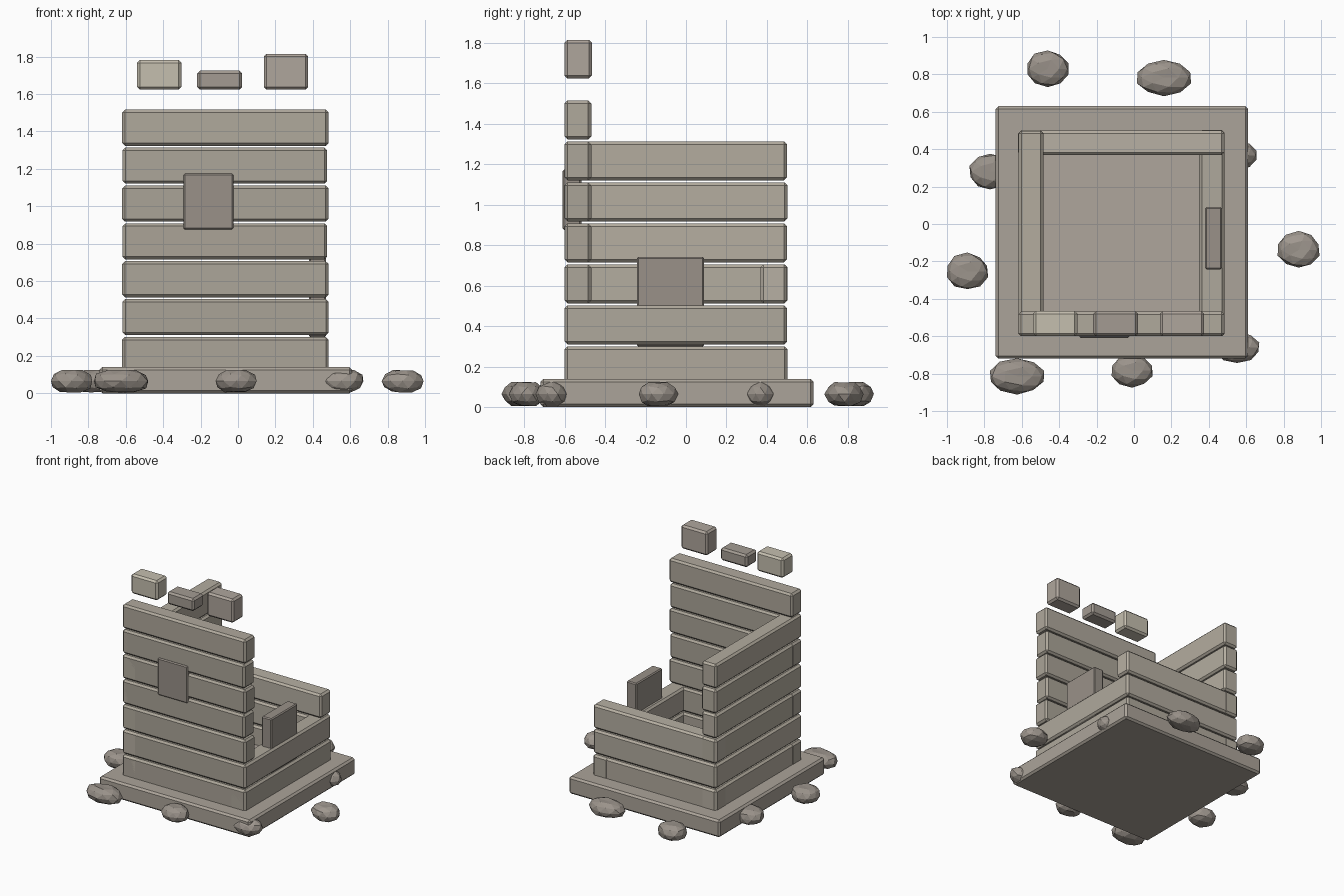
import bpy, bmesh, random
from mathutils import Vector

if "Cube" in bpy.data.objects:
    bpy.data.objects.remove(bpy.data.objects["Cube"])

random.seed(4)

# Weathered stone shades
STONE = (0.42, 0.385, 0.325)
WARM = (0.43, 0.38, 0.335)
LIGHT = (0.56, 0.52, 0.43)
DARK = (0.32, 0.285, 0.25)
RUBBLE = (0.33, 0.295, 0.26)


def finish(name, bm, color):
    mesh = bpy.data.meshes.new(name)
    bm.to_mesh(mesh)
    bm.free()
    mat = bpy.data.materials.new(name + "_stone")
    mat.diffuse_color = (*color, 1)
    mat.use_nodes = True
    mat.node_tree.nodes["Principled BSDF"].inputs["Base Color"].default_value = mat.diffuse_color
    mesh.materials.append(mat)
    obj = bpy.data.objects.new(name, mesh)
    bpy.context.collection.objects.link(obj)
    return obj


def block(name, x, y, z, color, bevel=0.015):
    """Chamfered stone block given its (min, max) on each axis."""
    bm = bmesh.new()
    bmesh.ops.create_cube(bm, size=1)
    for v in bm.verts:
        v.co = Vector([r[0] if c < 0 else r[1] for c, r in zip(v.co, (x, y, z))])
    obj = finish(name, bm, color)
    mod = obj.modifiers.new("Chamfer", 'BEVEL')
    mod.width = bevel
    mod.segments = 1


def rock(name, x, y, rx, ry):
    """Flattened, faceted boulder resting on the ground."""
    bm = bmesh.new()
    bmesh.ops.create_icosphere(bm, subdivisions=2, radius=1)
    for v in bm.verts:
        # push towards a rounded-off puck, then roughen
        n = v.co.normalized()
        n.z *= 1.25
        n.z = max(-1, min(1, n.z))
        v.co = n * random.uniform(0.95, 1.04)
    lo = [min(v.co[i] for v in bm.verts) for i in range(3)]
    hi = [max(v.co[i] for v in bm.verts) for i in range(3)]
    for v in bm.verts:
        n = [2 * (v.co[i] - lo[i]) / (hi[i] - lo[i]) - 1 for i in range(3)]
        v.co = Vector((x + n[0] * rx, y + n[1] * ry, 0.065 + n[2] * 0.06))
    k = random.uniform(0.93, 1.08)
    finish(name, bm, [c * k for c in RUBBLE])


# Foundation and inner floor
block("foundation", (-0.74, 0.61), (-0.72, 0.63), (0.0, 0.14), (0.41, 0.37, 0.32))
block("inner_floor", (-0.52, 0.38), (-0.50, 0.41), (0.10, 0.15), WARM, 0.004)

# Walls of stacked courses, broken off at different heights
X, Y, T = (-0.617, 0.48), (-0.6, 0.50), 0.132
walls = {
    "front_wall": (7, X, (Y[0], Y[0] + T), STONE),
    "left_wall": (6, (X[0], X[0] + T), Y, (0.47, 0.43, 0.36)),
    "back_wall": (3, X, (Y[1] - T, Y[1]), (0.46, 0.42, 0.355)),
    "right_wall": (2, (X[1] - T, X[1] + 0.005), Y, STONE),
}
for name, (count, xr, yr, color) in walls.items():
    for i in range(count):
        z = 0.108 + 0.2025 * i
        j = 0.004 if i % 2 == 0 else -0.003
        if name in ("front_wall", "back_wall"):
            wx, wy = (xr[0] - j / 2, xr[1] + j), yr
        else:
            wx, wy = xr, (yr[0], yr[1] + j / 2)
        k = random.uniform(0.95, 1.04)
        block(f"{name}_course_{i + 1}", wx, wy, (z, z + 0.193), [c * k for c in color])

# Remaining battlement stones above the front wall
for i, (x0, x1, top, color) in enumerate([(-0.54, -0.302, 1.782, LIGHT),
                                          (-0.218, 0.022, 1.725, (0.37, 0.33, 0.29)),
                                          (0.138, 0.375, 1.815, WARM)]):
    block(f"battlement_{i + 1}", (x0, x1), (-0.6, -0.465), (1.623, top), color)

# Window panels set into the walls
block("front_window", (-0.292, -0.025), (-0.61, -0.517), (0.875, 1.174), DARK, 0.008)
block("right_window", (0.38, 0.47), (-0.243, 0.09), (0.30, 0.742), DARK, 0.008)

# Fallen rubble around the base
rubble = [(-0.46, 0.83, 0.11, 0.098), (0.16, 0.78, 0.145, 0.097),
          (-0.77, 0.28, 0.11, 0.095), (-0.89, -0.25, 0.11, 0.098),
          (-0.625, -0.815, 0.145, 0.097), (-0.01, -0.785, 0.11, 0.09),
          (0.55, -0.66, 0.12, 0.083), (0.88, -0.135, 0.112, 0.098),
          (0.55, 0.37, 0.105, 0.075)]
for i, r in enumerate(rubble):
    rock(f"rubble_{i + 1}", *r)
